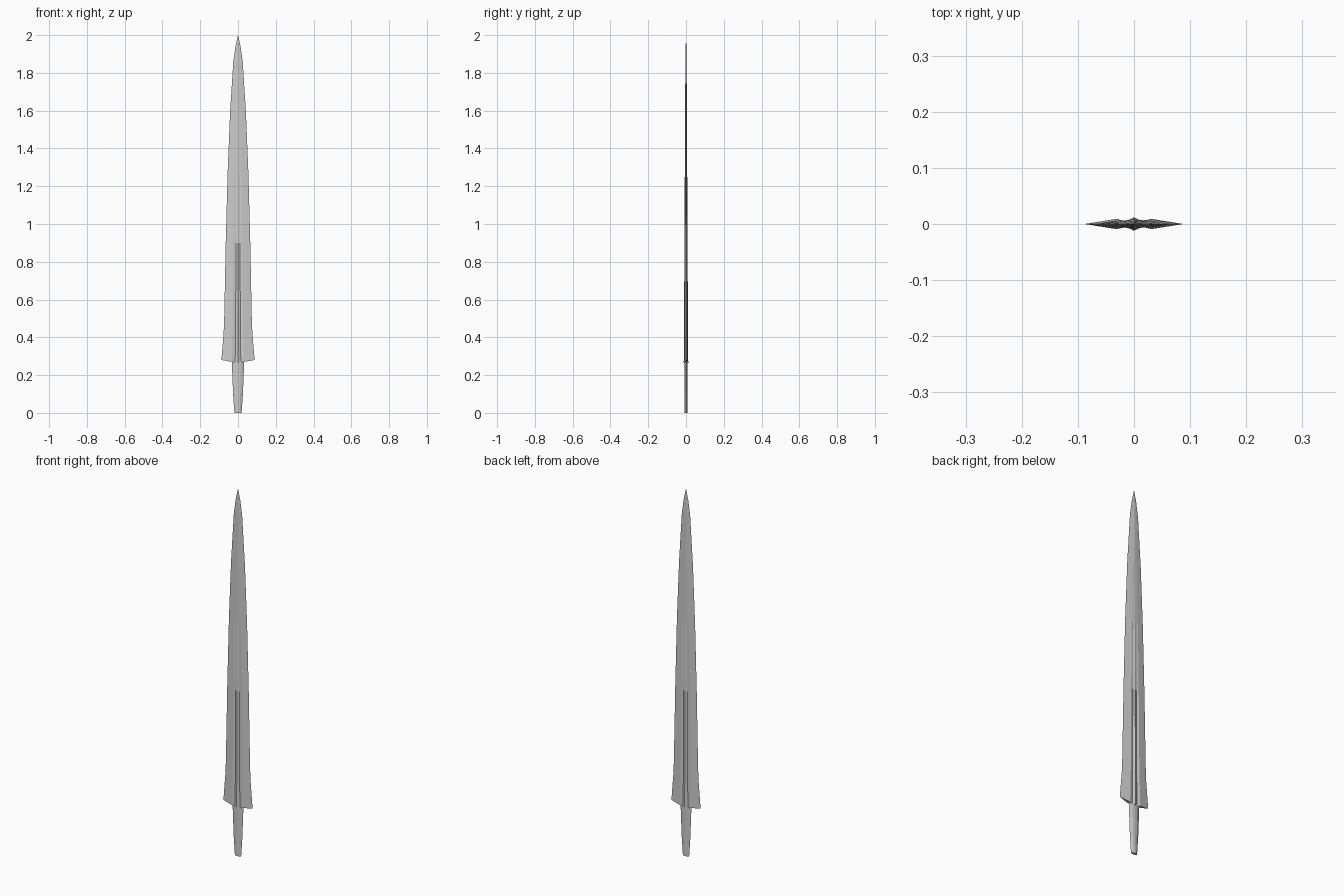
import bpy, bmesh

if "Cube" in bpy.data.objects:
    bpy.data.objects.remove(bpy.data.objects["Cube"])


def loft(name, rings):
    """Skin a list of equal-length closed rings and cap both ends."""
    bm = bmesh.new()
    loops = [[bm.verts.new(p) for p in ring] for ring in rings]
    n = len(loops[0])
    for a, b in zip(loops, loops[1:]):
        for i in range(n):
            j = (i + 1) % n
            bm.faces.new((a[i], a[j], b[j], b[i]))
    bm.faces.new(loops[0][::-1])
    bm.faces.new(loops[-1])
    bmesh.ops.remove_doubles(bm, verts=bm.verts, dist=0.00005)
    bmesh.ops.recalc_face_normals(bm, faces=bm.faces)
    mesh = bpy.data.meshes.new(name)
    bm.to_mesh(mesh)
    bm.free()
    obj = bpy.data.objects.new(name, mesh)
    bpy.context.collection.objects.link(obj)
    return obj


def ring(half, z_mid, z_edge):
    """Mirror a quarter section (centre to edge) into a full ring."""
    w = half[-1][0]
    q = [(x, y, z_mid + (z_edge - z_mid) * x / w) for x, y in half]
    front = [(x, -y, z) for x, y, z in q]
    back = [(x, y, z) for x, y, z in q[:-1]][::-1]
    left = [(-x, y, z) for x, y, z in q[1:]]
    left_front = [(-x, -y, z) for x, y, z in q[1:-1]][::-1]
    return front + back + left + left_front


# Blade: z middle, z edge, half width, ridge y, groove y, shoulder y
sections = [
    (0.265, 0.28, 0.088, 0.0120, 0.0050, 0.0090),
    (0.425, 0.425, 0.076, 0.0105, 0.0045, 0.0083),
    (0.50, 0.50, 0.073, 0.0100, 0.0045, 0.0080),
    (0.90, 0.90, 0.065, 0.0085, 0.0045, 0.0070),
    (1.27, 1.27, 0.055, 0.0065, 0.0060, 0.0055),
    (1.59, 1.59, 0.042, 0.0050, 0.0045, 0.0036),
    (1.86, 1.86, 0.025, 0.0032, 0.0026, 0.0020),
    (1.94, 1.94, 0.0135, 0.0018, 0.0014, 0.0010),
]
rings = [ring([(0, r), (0.17 * w, g), (0.36 * w, s), (w, 0)], zm, ze)
         for zm, ze, w, r, g, s in sections]
rings.append([(0, 0, 2.0)] * len(rings[0]))
# the tip ring collapses to a point, so build it from a tiny section
rings[-1] = ring([(0, 0.0001), (0.0001, 0.0001), (0.0002, 0.0001), (0.0004, 0)], 2.0, 2.0)
loft("blade", rings)

# Tang: tapered, faceted spike below the shoulders
tang = [(0.0, 0.019, 0.007), (0.10, 0.026, 0.0075), (0.275, 0.033, 0.008)]
loft("tang", [ring([(0, t), (0.45 * w, 0.85 * t), (w, 0)], z, z)
              for z, w, t in tang])
